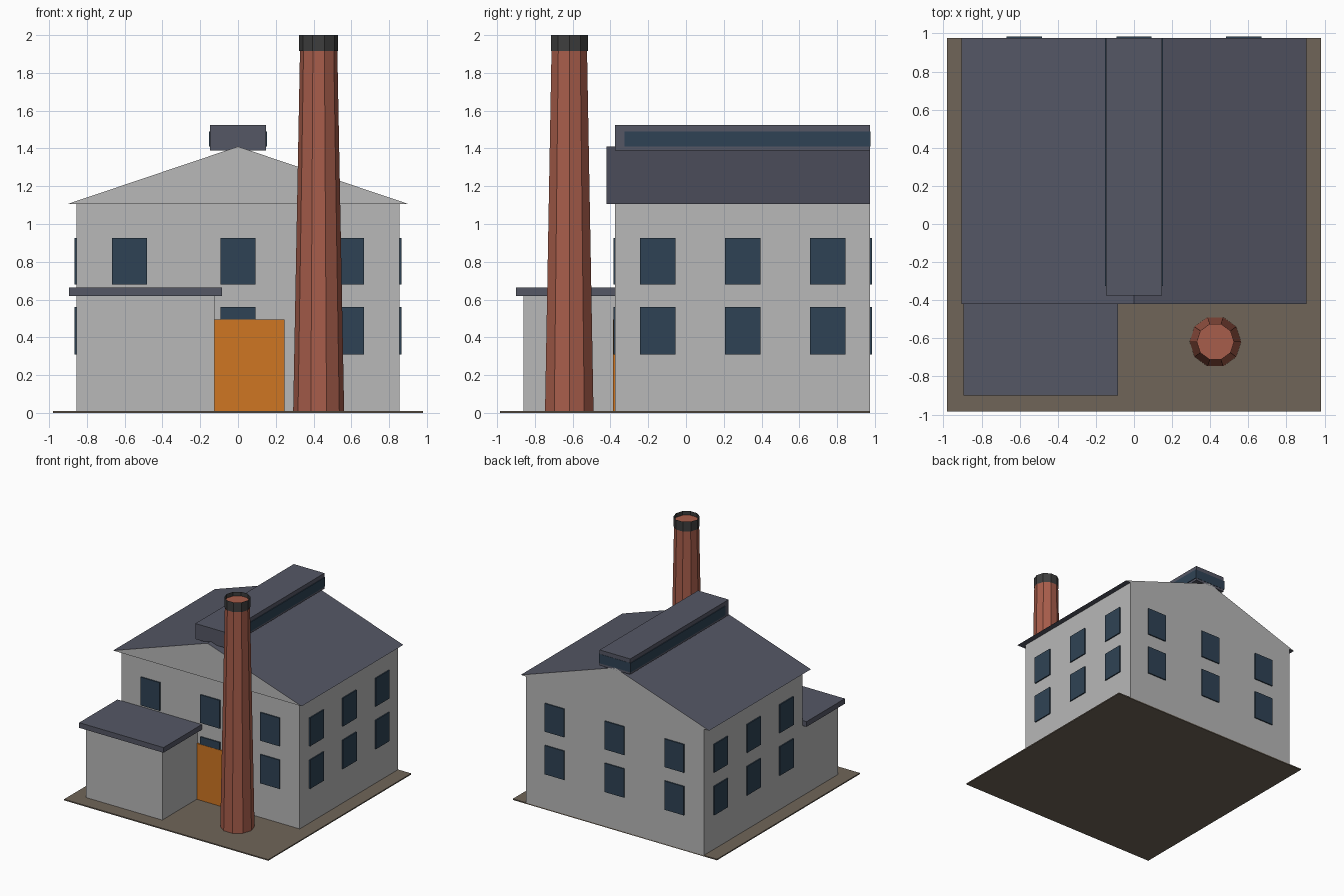
import bpy
import bmesh
from mathutils import Matrix, Vector

if "Cube" in bpy.data.objects:
    bpy.data.objects.remove(bpy.data.objects["Cube"], do_unlink=True)


def material(name, rgb):
    mat = bpy.data.materials.new(name)
    mat.use_nodes = True
    mat.diffuse_color = (*rgb, 1)
    bsdf = next(n for n in mat.node_tree.nodes if n.type == 'BSDF_PRINCIPLED')
    bsdf.inputs["Base Color"].default_value = (*rgb, 1)
    return mat


WALL = material("pale grey wall", (0.48, 0.48, 0.48))
ROOF = material("slate roof", (0.09, 0.095, 0.13))
GROUND = material("brown ground", (0.16, 0.13, 0.098))
DOOR = material("orange door", (0.62, 0.18, 0.016))
BRICK = material("red brick", (0.39, 0.11, 0.07))
GLASS = material("dark blue glass", (0.028, 0.055, 0.09))
SOOT = material("soot black", (0.048, 0.048, 0.048))


def finish(name, bm, *mats):
    bmesh.ops.recalc_face_normals(bm, faces=bm.faces)
    mesh = bpy.data.meshes.new(name)
    bm.to_mesh(mesh)
    bm.free()
    for mat in mats:
        mesh.materials.append(mat)
    obj = bpy.data.objects.new(name, mesh)
    bpy.context.collection.objects.link(obj)
    return obj


def box(name, mat, x, y, z):
    """Box from (min, max) pairs along each axis."""
    bm = bmesh.new()
    size = [b - a for a, b in (x, y, z)]
    mid = [(a + b) / 2 for a, b in (x, y, z)]
    bmesh.ops.create_cube(bm, size=1, matrix=Matrix.Translation(mid) @ Matrix.Diagonal((*size, 1)))
    return finish(name, bm, mat)


def tapered_tube(name, mat, centre, r_low, r_high, z_low, z_high, capped):
    """Ten-sided shaft with a corner pointing to the front."""
    bm = bmesh.new()
    place = Matrix.Translation((*centre, (z_low + z_high) / 2)) @ Matrix.Rotation(1.5707963, 4, 'Z')
    bmesh.ops.create_cone(bm, cap_ends=capped, segments=10, radius1=r_low, radius2=r_high,
                          depth=z_high - z_low, matrix=place)
    return finish(name, bm, mat)


FRONT, BACK, SIDE = -0.375, 0.975, 0.855
EAVE, PROUD = 1.105, 0.01

# Ground slab and main hall
box("ground", GROUND, (-0.98, 0.98), (-0.985, BACK), (0, 0.01))
box("main_hall", WALL, (-SIDE, SIDE), (FRONT, BACK), (0.003, EAVE))

# Gable roof: slate slopes and underside, wall-coloured gable ends
bm = bmesh.new()
profile = [(-0.905, EAVE), (0.905, EAVE), (0, 1.41)]
gable = bm.faces.new([bm.verts.new((x, -0.42, z)) for x, z in profile])
grown = bmesh.ops.extrude_face_region(bm, geom=[gable])["geom"]
new_verts = [g for g in grown if isinstance(g, bmesh.types.BMVert)]
bmesh.ops.translate(bm, vec=Vector((0, BACK + 0.42, 0)), verts=new_verts)
bm.normal_update()
for face in bm.faces:
    face.material_index = 1 if abs(face.normal.y) > 0.9 else 0
finish("gable_roof", bm, ROOF, WALL)

# Ridge skylight with its glass band
box("ridge_skylight", ROOF, (-0.147, 0.147), (FRONT, BACK), (1.39, 1.525))
box("skylight_glass", GLASS, (-0.153, 0.153), (-0.325, BACK + 0.002), (1.41, 1.49))

# Annex at the front
box("annex", WALL, (-SIDE, -0.125), (-0.86, FRONT), (0.003, 0.62))
box("annex_roof", ROOF, (-0.895, -0.085), (-0.9, FRONT), (0.62, 0.665))

# Door
box("door", DOOR, (-0.125, 0.245), (FRONT - 0.012, FRONT), (0.01, 0.495))

# Windows in two rows on all four walls
for row, z in (("lower", (0.31, 0.56)), ("upper", (0.68, 0.925))):
    for i, x in enumerate((-0.575, 0, 0.575)):
        span = (x - 0.093, x + 0.093)
        if not (row == "lower" and i == 0):
            box(f"front_window_{row}_{i + 1}", GLASS, span, (FRONT - PROUD, FRONT), z)
        box(f"back_window_{row}_{i + 1}", GLASS, span, (BACK, BACK + PROUD), z)
    for i, y in enumerate((-0.15, 0.3, 0.75)):
        span = (y - 0.094, y + 0.094)
        box(f"left_window_{row}_{i + 1}", GLASS, (SIDE, SIDE + PROUD), span, z)
        box(f"right_window_{row}_{i + 1}", GLASS, (-SIDE - PROUD, -SIDE), span, z)

# Chimney with an open sooty collar
STACK = (0.427, -0.618)
tapered_tube("chimney", BRICK, STACK, 0.135, 0.098, 0.005, 1.967, True)
tapered_tube("chimney_collar", SOOT, STACK, 0.103, 0.103, 1.915, 2.0, False)
